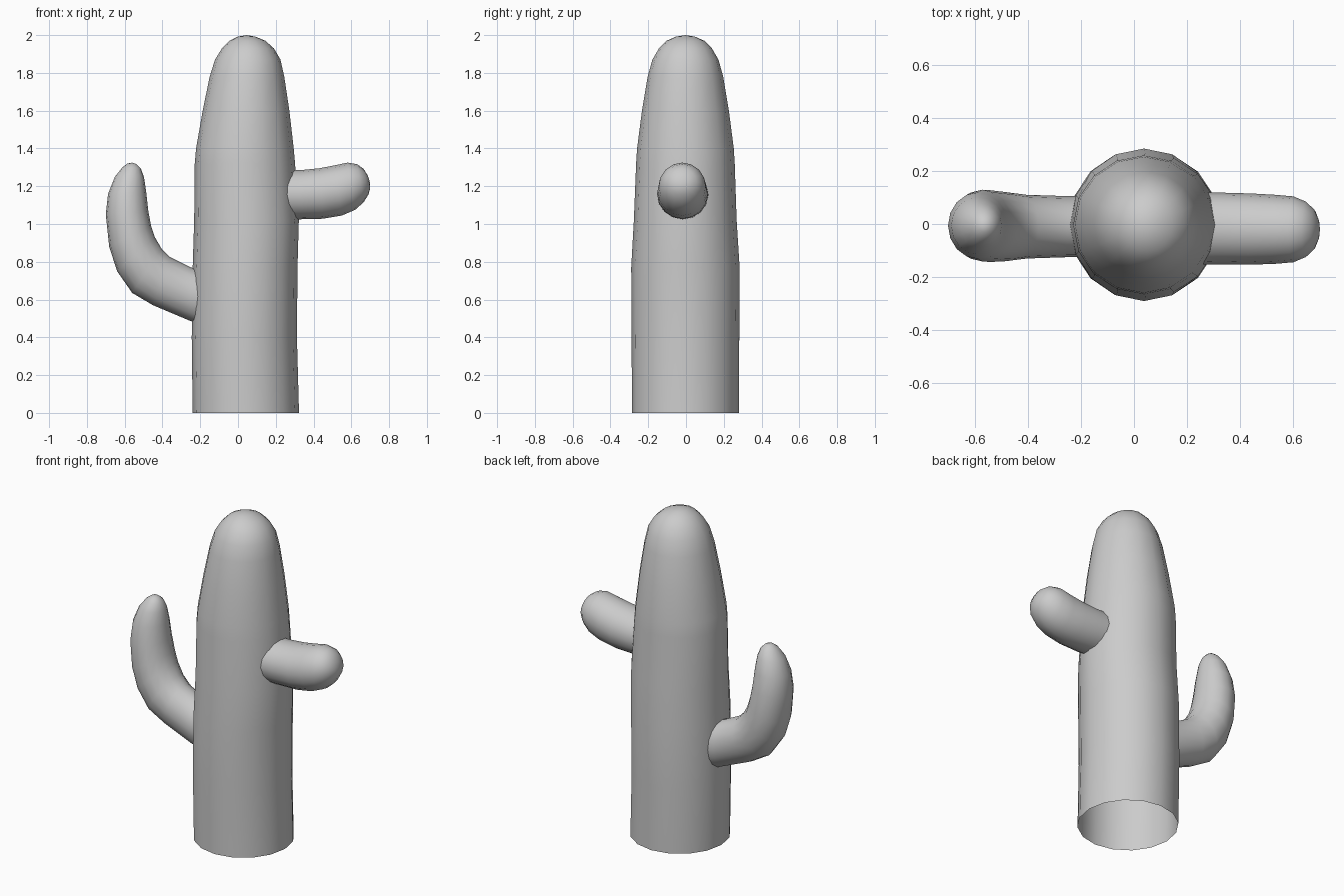
import bpy, bmesh, math
from mathutils import Vector


def tube(name, sections, tip, sides=16):
    """Loft elliptical rings. Section: (x1, z1, x2, z2, y centre, y radius)."""
    bm = bmesh.new()
    rings = []
    for x1, z1, x2, z2, yc, ry in sections:
        mid = Vector(((x1 + x2) / 2, yc, (z1 + z2) / 2))
        half = Vector(((x2 - x1) / 2, 0, (z2 - z1) / 2))
        ring = []
        for i in range(sides):
            a = 2 * math.pi * i / sides
            ring.append(bm.verts.new(mid + half * math.cos(a) + Vector((0, ry * math.sin(a), 0))))
        rings.append(ring)
    for r, s in zip(rings, rings[1:]):
        for i in range(sides):
            j = (i + 1) % sides
            bm.faces.new((r[i], r[j], s[j], s[i]))
    end = bm.verts.new(tip)
    for i in range(sides):
        bm.faces.new((rings[-1][i], rings[-1][(i + 1) % sides], end))
    bmesh.ops.recalc_face_normals(bm, faces=bm.faces)
    for f in bm.faces:
        f.smooth = True
    me = bpy.data.meshes.new(name)
    bm.to_mesh(me)
    bm.free()
    ob = bpy.data.objects.new(name, me)
    bpy.context.collection.objects.link(ob)
    return ob


# Trunk: left x, right x, height, y centre, y radius; open at the base
trunk = [(-0.24, 0.323, 0, -0.003, 0.283), (-0.245, 0.312, 0.4, -0.003, 0.285),
         (-0.24, 0.315, 0.77, -0.003, 0.287), (-0.232, 0.322, 1.02, -0.004, 0.272),
         (-0.229, 0.302, 1.32, -0.003, 0.261), (-0.222, 0.295, 1.4, -0.003, 0.256),
         (-0.187, 0.272, 1.6, -0.003, 0.23), (-0.15, 0.245, 1.78, -0.003, 0.2),
         (-0.122, 0.225, 1.87, -0.003, 0.175), (-0.085, 0.19, 1.93, -0.003, 0.14),
         (-0.045, 0.145, 1.97, -0.003, 0.1), (0.0, 0.092, 1.992, -0.003, 0.05)]
tube("trunk", [(a, z, b, z, y, r) for a, b, z, y, r in trunk], (0.045, -0.003, 2.0))

# Long upturned arm
tube("left_arm", [
    (-0.18, 0.46, -0.18, 0.75, -0.01, 0.115),
    (-0.26, 0.49, -0.25, 0.77, -0.01, 0.115),
    (-0.45, 0.57, -0.36, 0.825, -0.01, 0.12),
    (-0.56, 0.635, -0.405, 0.87, -0.01, 0.13),
    (-0.64, 0.75, -0.44, 0.93, -0.008, 0.135),
    (-0.682, 0.88, -0.46, 0.99, -0.006, 0.135),
    (-0.70, 1.05, -0.475, 1.07, -0.006, 0.125),
    (-0.688, 1.16, -0.486, 1.17, -0.006, 0.108),
    (-0.652, 1.25, -0.498, 1.25, -0.006, 0.082),
    (-0.612, 1.30, -0.515, 1.295, -0.006, 0.052),
    (-0.585, 1.32, -0.537, 1.317, -0.006, 0.025)], (-0.56, -0.006, 1.325))

# Short stub arm
tube("right_arm", [
    (0.24, 1.025, 0.24, 1.285, -0.017, 0.136),
    (0.33, 1.025, 0.33, 1.285, -0.017, 0.135),
    (0.45, 1.028, 0.43, 1.295, -0.019, 0.134),
    (0.55, 1.045, 0.51, 1.31, -0.02, 0.13),
    (0.62, 1.075, 0.58, 1.325, -0.02, 0.124),
    (0.665, 1.115, 0.63, 1.317, -0.02, 0.104),
    (0.69, 1.155, 0.665, 1.292, -0.02, 0.075),
    (0.699, 1.185, 0.688, 1.255, -0.02, 0.038)], (0.70, -0.02, 1.215))
